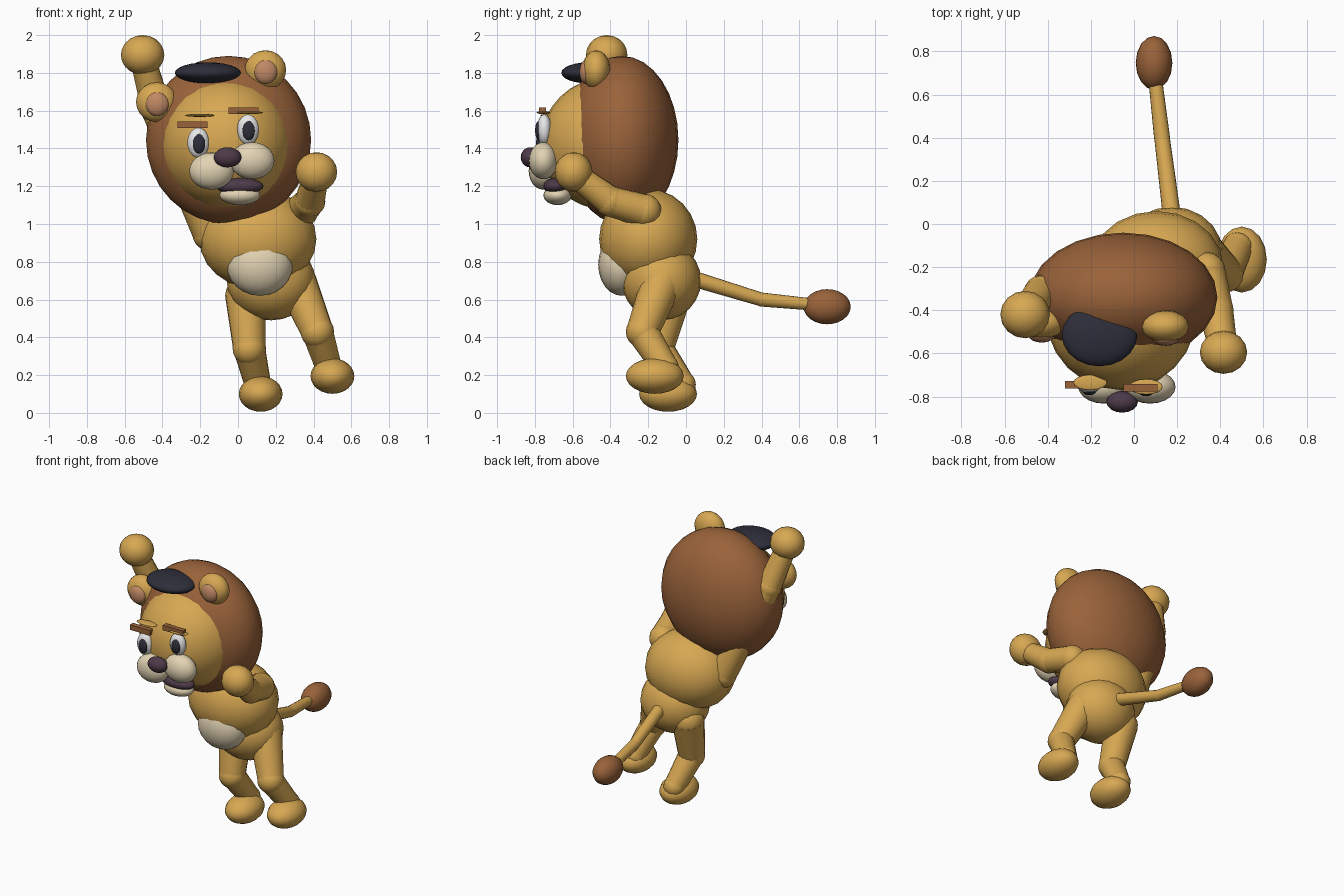
import bpy
from mathutils import Vector

cube = bpy.data.objects.get("Cube")
if cube:
    bpy.data.objects.remove(cube)


def material(name, r, g, b):
    m = bpy.data.materials.new(name)
    m.use_nodes = True
    m.diffuse_color = (r, g, b, 1)
    m.node_tree.nodes["Principled BSDF"].inputs["Base Color"].default_value = (r, g, b, 1)
    return m


fur = material("golden_fur", .68, .39, .085)
mane_brown = material("mane_brown", .32, .123, .042)
cream = material("cream", .76, .65, .45)
white = material("eye_white", .8, .8, .8)
dark = material("dark_navy", .026, .027, .042)
plum = material("dark_plum", .075, .042, .066)
pink = material("ear_pink", .53, .25, .13)


def finish(name, mat, smooth=True):
    ob = bpy.context.object
    ob.name = name
    ob.data.materials.append(mat)
    if smooth:
        bpy.ops.object.shade_smooth()
    return ob


def ball(name, centre, radii, mat, segments=20, rings=12):
    bpy.ops.mesh.primitive_uv_sphere_add(segments=segments, ring_count=rings, radius=1, location=centre)
    bpy.context.object.scale = radii
    return finish(name, mat)


def bone(name, start, end, r1, r2, mat=fur, joint=True):
    """Tapered limb between two points, with a round joint at its far end."""
    a, b = Vector(start), Vector(end)
    bpy.ops.mesh.primitive_cone_add(vertices=16, radius1=r1, radius2=r2,
                                    depth=(b - a).length, location=(a + b) / 2)
    ob = bpy.context.object
    ob.rotation_euler = (b - a).to_track_quat('Z', 'Y').to_euler()
    finish(name, mat, False)
    bpy.ops.object.shade_smooth_by_angle()
    if joint:
        ball(name + "_joint", b, (r2 * 1.03,) * 3, mat, 16, 10)


# Torso and belly
ball("chest", (.105, -.2, .92), (.31, .26, .265), fur)
ball("hips", (.175, -.13, .7), (.235, .21, .21), fur)
ball("belly_patch", (.115, -.34, .785), (.175, .125, .165), cream)

# Head, mane and cap
ball("head", (-.06, -.42, 1.425), (.35, .35, .35), fur, 24, 16)
ball("mane", (-.05, -.34, 1.445), (.437, .3, .445), mane_brown, 24, 16)
ball("cap", (-.16, -.515, 1.8), (.175, .145, .056), dark)

# Paired face parts, each side offset by the tilt of the head
for side, ear, eye, cheek, brow, lid in (
        ("left", (.145, -.475, 1.815), (.053, -.75, 1.5), (.075, -.755, 1.335),
         (.03, -.76, 1.6), (.055, -.755, 1.59)),
        ("right", (-.43, -.46, 1.645), (-.21, -.745, 1.43), (-.14, -.755, 1.28),
         (-.24, -.745, 1.525), (-.203, -.735, 1.575))):
    ball(side + "_ear", ear, (.11, .075, .105), fur, 16, 10)
    ball(side + "_inner_ear", Vector(ear) + Vector((.002, -.055, -.01)), (.062, .035, .064), pink, 16, 10)
    ball(side + "_eye", eye, (.058, .04, .08), white, 16, 12)
    ball(side + "_pupil", Vector(eye) + Vector((.003, -.027, -.005)), (.034, .022, .052), dark, 16, 12)
    ball(side + "_eyelid", lid, (.078, .036, .008), fur, 16, 10)
    ball(side + "_cheek", cheek, (.118, .078, .098), cream)
    bpy.ops.mesh.primitive_cube_add(size=1, location=brow)
    bpy.context.object.scale = (.158, .035, .036)
    finish(side + "_brow", mane_brown, False)

# Nose, mouth and chin
ball("nose", (-.055, -.825, 1.353), (.073, .05, .053), plum, 16, 12)
ball("mouth", (.01, -.69, 1.2), (.125, .065, .045), plum)
ball("chin", (.01, -.68, 1.152), (.108, .075, .052), cream)

# Raised right arm
elbow = (-.43, -.32, 1.6)
bone("right_upper_arm", (-.15, -.2, .95), elbow, .09, .08)
bone("right_forearm", elbow, (-.5, -.41, 1.86), .08, .068)
ball("right_shoulder", (-.15, -.2, .95), (.092,) * 3, fur, 16, 10)
ball("right_hand", (-.505, -.42, 1.895), (.115, .11, .105), fur, 16, 10)

# Forward left arm
elbow = (.38, -.4, 1.12)
bone("left_upper_arm", (.335, -.22, 1.07), elbow, .088, .08)
bone("left_forearm", elbow, (.41, -.56, 1.24), .08, .068)
ball("left_shoulder", (.335, -.22, 1.07), (.09,) * 3, fur, 16, 10)
ball("left_hand", (.415, -.595, 1.275), (.11, .1, .105), fur, 16, 10)

# Legs and feet
for side, hip, knee, ankle, foot in (
        ("left", (.31, -.13, .69), (.42, -.23, .43), (.48, -.11, .24), (.5, -.165, .195)),
        ("right", (.04, -.08, .62), (.06, -.15, .34), (.105, -.02, .15), (.12, -.095, .1))):
    ball(side + "_hip", hip, (.108,) * 3, fur, 16, 10)
    bone(side + "_thigh", hip, knee, .108, .086)
    bone(side + "_shin", knee, ankle, .084, .07)
    ball(side + "_foot", foot, (.116, .153, .094), fur, 16, 12)

# Tail and tuft
bend = (.13, .4, .6)
bone("tail_base", (.175, .04, .71), bend, .042, .036)
bone("tail_end", bend, (.1, .66, .575), .037, .032, joint=False)
ball("tail_tuft", (.093, .747, .562), (.085, .125, .093), mane_brown, 16, 12)
